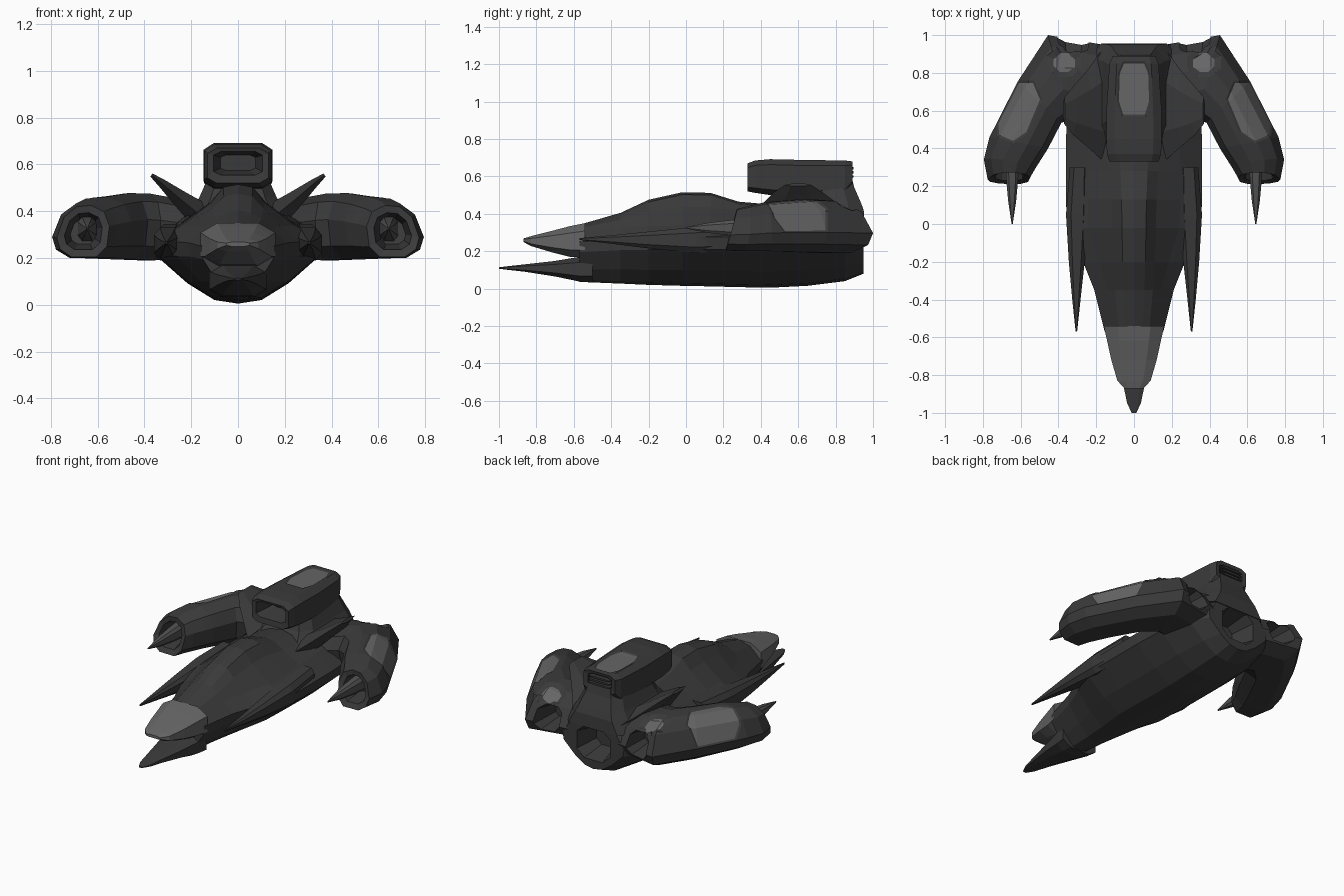
import bpy, bmesh
from mathutils import Vector

if "Cube" in bpy.data.objects:
    bpy.data.objects.remove(bpy.data.objects["Cube"])


def material(name, v):
    m = bpy.data.materials.new(name)
    m.diffuse_color = (v, v, v, 1)
    m.use_nodes = True
    m.node_tree.nodes["Principled BSDF"].inputs["Base Color"].default_value = m.diffuse_color
    return m


DARK = material("dark_grey", 0.042)
LIGHT = material("panel_grey", 0.13)
CLAW = material("claw_grey", 0.085)


def loft(name, rings, mats=(DARK,), mirror=False):
    """Skin a list of equal-length rings and cap both ends."""
    bm = bmesh.new()
    vs = [[bm.verts.new(p) for p in r] for r in rings]
    n = len(rings[0])
    for a, b in zip(vs, vs[1:]):
        for i in range(n):
            j = (i + 1) % n
            bm.faces.new((a[i], a[j], b[j], b[i]))
    bm.faces.new(vs[0])
    bm.faces.new(vs[-1])
    bmesh.ops.recalc_face_normals(bm, faces=bm.faces[:])
    me = bpy.data.meshes.new(name)
    bm.to_mesh(me)
    bm.free()
    ob = bpy.data.objects.new(name, me)
    bpy.context.collection.objects.link(ob)
    for m in mats:
        me.materials.append(m)
    if mirror:
        ob.modifiers.new("mirror", 'MIRROR').use_mirror_merge = False
    return ob


def octa(cx, y, hw, z0, z1, c=0.45):
    """Chamfered rectangle facing y."""
    zc, h, k = (z0 + z1) / 2, (z1 - z0) / 2, 1 - c
    uv = [(1, -k), (1, k), (k, 1), (-k, 1), (-1, k), (-1, -k), (-k, -1), (k, -1)]
    return [Vector((cx + u * hw, y, zc + v * h)) for u, v in uv]


def panel(ob, poly, thick, depth):
    """Cut a convex outline (seen from above) into the top, sink it, colour it light."""
    bm = bmesh.new()
    bm.from_mesh(ob.data)
    c = sum((Vector(p) for p in poly), Vector((0, 0))) / len(poly)
    planes = []
    for i, p in enumerate(poly):
        p, q = Vector(p), Vector(poly[(i + 1) % len(poly)])
        no = Vector((q.y - p.y, p.x - q.x, 0)).normalized()
        co = Vector((p.x, p.y, 0))
        if (Vector((c.x, c.y, 0)) - co).dot(no) > 0:
            no = -no
        planes.append((co, no))
    box = max((Vector(p) - c).length for p in poly) * 1.4
    for co, no in planes:
        fs = [f for f in bm.faces if f.normal.z > 0.15 and
              any((co2 - c).length < box + 0.3 for co2 in [f.calc_center_median().xy])]
        geom = fs + list({e for f in fs for e in f.edges}) + list({v for f in fs for v in f.verts})
        bmesh.ops.bisect_plane(bm, geom=geom, plane_co=co, plane_no=no, dist=1e-5)
    bm.normal_update()
    inside = [f for f in bm.faces if f.normal.z > 0.15 and
              all((f.calc_center_median() - co).dot(no) < 0 for co, no in planes)]
    bmesh.ops.inset_region(bm, faces=inside, thickness=thick, depth=depth, use_even_offset=True)
    for f in inside:
        f.material_index = 1
    bm.to_mesh(ob.data)
    bm.free()


# Main hull: y, edge width, edge z, top z, hump width, shoulder z, bottom z
def hull_ring(y, w, ze, zt, h, zs, zb):
    d = ze - zb
    half = [(0.55 * h, zt - 0.012), (h, zt * 0.55 + zs * 0.45), (0.68 * w, zs), (w, ze + 0.015),
            (0.97 * w, ze - 0.2 * d), (0.6 * w, zb + 0.34 * d), (0.28 * w, zb + 0.06 * d)]
    return ([Vector((0, y, zt))] + [Vector((x, y, z)) for x, z in half] +
            [Vector((0, y, zb))] + [Vector((-x, y, z)) for x, z in reversed(half)])


hull = loft("hull", [hull_ring(*s) for s in [
    (0.95, .22, .25, .41, .11, .36, .08),
    (0.85, .30, .26, .45, .14, .39, .04),
    (0.65, .35, .26, .45, .15, .38, .015),
    (0.45, .36, .26, .45, .15, .36, .005),
    (0.28, .36, .26, .465, .13, .35, .008),
    (0.13, .36, .26, .512, .12, .345, .012),
    (-0.02, .355, .26, .515, .115, .34, .015),
    (-0.2, .27, .255, .475, .11, .335, .02),
    (-0.35, .21, .25, .405, .1, .325, .027),
    (-0.57, .155, .235, .342, .08, .30, .036)]])

# Upper beak and lower jaw
loft("beak", [octa(0, *s) for s in [
    (-.54, .16, .165, .35), (-.62, .142, .17, .334), (-.72, .12, .195, .308),
    (-.83, .088, .228, .28), (-.87, .05, .25, .268)]], (LIGHT,))
loft("jaw", [octa(0, *s) for s in [
    (-.5, .125, .033, .18), (-.57, .115, .038, .17), (-.7, .09, .065, .148),
    (-.86, .055, .09, .13), (-.95, .036, .1, .12), (-1, .012, .106, .114)]])

# Side spikes
loft("side_spike", [octa(*s) for s in [
    (.29, .3, .05, .2, .345), (.3, .05, .06, .19, .33), (.303, -.2, .042, .215, .305),
    (.305, -.4, .022, .24, .285), (.305, -.57, .004, .26, .27)]], mirror=True)

# Curved arms: inner point, outer point, bottom z, top z, muzzle slope
UV = [(-1, .2), (-.8, .75), (-.3, 1), (.25, .95), (.72, .55), (1, -.25),
      (.88, -.7), (.45, -1), (-.5, -1), (-.9, -.6)]


def arm_ring(i, o, z0, z1, slope=0):
    i, o = Vector(i), Vector(o)
    out = []
    for u, v in UV:
        p = (i + o) / 2 + (o - i) / 2 * u
        out.append(Vector((p.x, p.y + slope * (v + 1) / 2, (z0 + z1) / 2 + (z1 - z0) / 2 * v)))
    return out


def shrink(ring, k, dy):
    c = sum(ring, Vector()) / len(ring)
    return [c + (p - c) * k + Vector((0, dy, 0)) for p in ring]


muzzle = arm_ring((.55, .21), (.775, .215), .205, .425, .06)
arm = loft("arm", [
    arm_ring((.19, .5), (.17, .95), .2, .44),
    arm_ring((.33, .56), (.455, 1.0), .19, .475),
    arm_ring((.385, .535), (.615, .755), .195, .478),
    arm_ring((.455, .4), (.765, .46), .2, .462),
    arm_ring((.52, .28), (.795, .33), .2, .44, .03),
    muzzle, shrink(muzzle, .72, .01), shrink(muzzle, .5, .13)], (DARK, LIGHT), True)
panel(arm, [(.53, .76), (.61, .76), (.735, .57), (.725, .465), (.64, .425), (.56, .48), (.485, .66)],
      .012, -.006)
panel(arm, [(.37 + x * .09, .857 + y * .08) for x, y in
            [(1, .4), (.4, 1), (-.4, 1), (-1, .4), (-1, -.4), (-.4, -1), (.4, -1), (1, -.4)]],
      .03, -.018)

# Claw in each muzzle
loft("claw", [octa(.645, y, r, .325 - r * 1.3, .325 + r * 1.3) for y, r in
              [(.37, .04), (.23, .031), (.12, .021), (0, .003)]], (CLAW,), True)

# Upper pod with hollow front intake and rear exhaust
pod = loft("pod", [octa(0, *s, .3) for s in [
    (.80, .06, .60, .65), (.885, .085, .585, .66), (.89, .112, .555, .68), (.85, .13, .5, .685),
    (.62, .145, .49, .688), (.45, .147, .5, .692), (.37, .143, .512, .685),
    (.33, .13, .52, .67), (.335, .105, .555, .655), (.47, .075, .575, .64)]], (DARK, LIGHT))
panel(pod, [(-.06, .86), (.06, .86), (.085, .8), (.09, .65), (.065, .57),
            (-.065, .57), (-.09, .65), (-.085, .8)], .01, -.006)
for z in (.6, .622, .644):
    loft("exhaust_rib", [octa(0, y, .075, z - .006, z + .006) for y in (.81, .895)])


# Neck joining the pod to the hull
def plan_ring(z, w, y0, y1):
    cy, h = (y0 + y1) / 2, (y1 - y0) / 2
    return [Vector((p.x, cy + p.z * h, z)) for p in octa(0, 0, w, -1, 1, .3)]


loft("neck", [plan_ring(*s) for s in [
    (.34, .25, .34, .955), (.42, .19, .42, .95), (.46, .165, .46, .935), (.54, .13, .5, .9),
    (.6, .11, .52, .885)]])


# Swept shoulder fins
def fin_ring(x, y, z, length, t):
    n = Vector((-.6, 0, .8))
    c = Vector((x, y, z))
    prof = [(1, 0), (.5, .9), (-.5, .9), (-1, 0), (-.5, -.9), (.5, -.9)]
    return [c + Vector((0, a * length, 0)) + n * b * t for a, b in prof]


loft("shoulder_fin", [fin_ring(*s) for s in [
    (.17, .63, .39, .29, .06), (.25, .61, .455, .2, .04), (.32, .6, .515, .13, .022),
    (.37, .6, .555, .07, .009)]], mirror=True)

# Thruster recesses in the back
for name, cx, hw, z0, z1 in [("centre", 0, .135, .12, .36), ("right", .32, .09, .235, .41),
                             ("left", -.32, .09, .235, .41)]:
    s = .3 * (z1 - z0)
    cutter = loft("cutter_" + name, [octa(cx, 1.02, hw, z0, z1), octa(cx, .8, hw * .6, z0 + s * .7, z1 - s * .7)])
    cutter.hide_render = True
    for ob in [hull] + ([arm] if cx else []):
        b = ob.modifiers.new("recess", 'BOOLEAN')
        b.operation, b.solver, b.object = 'DIFFERENCE', 'EXACT', cutter

# Make modifiers real and drop the cutters
bpy.ops.object.select_all(action='SELECT')
bpy.context.view_layer.objects.active = hull
bpy.ops.object.convert(target='MESH')
for ob in list(bpy.data.objects):
    if ob.name.startswith("cutter"):
        bpy.data.objects.remove(ob)
